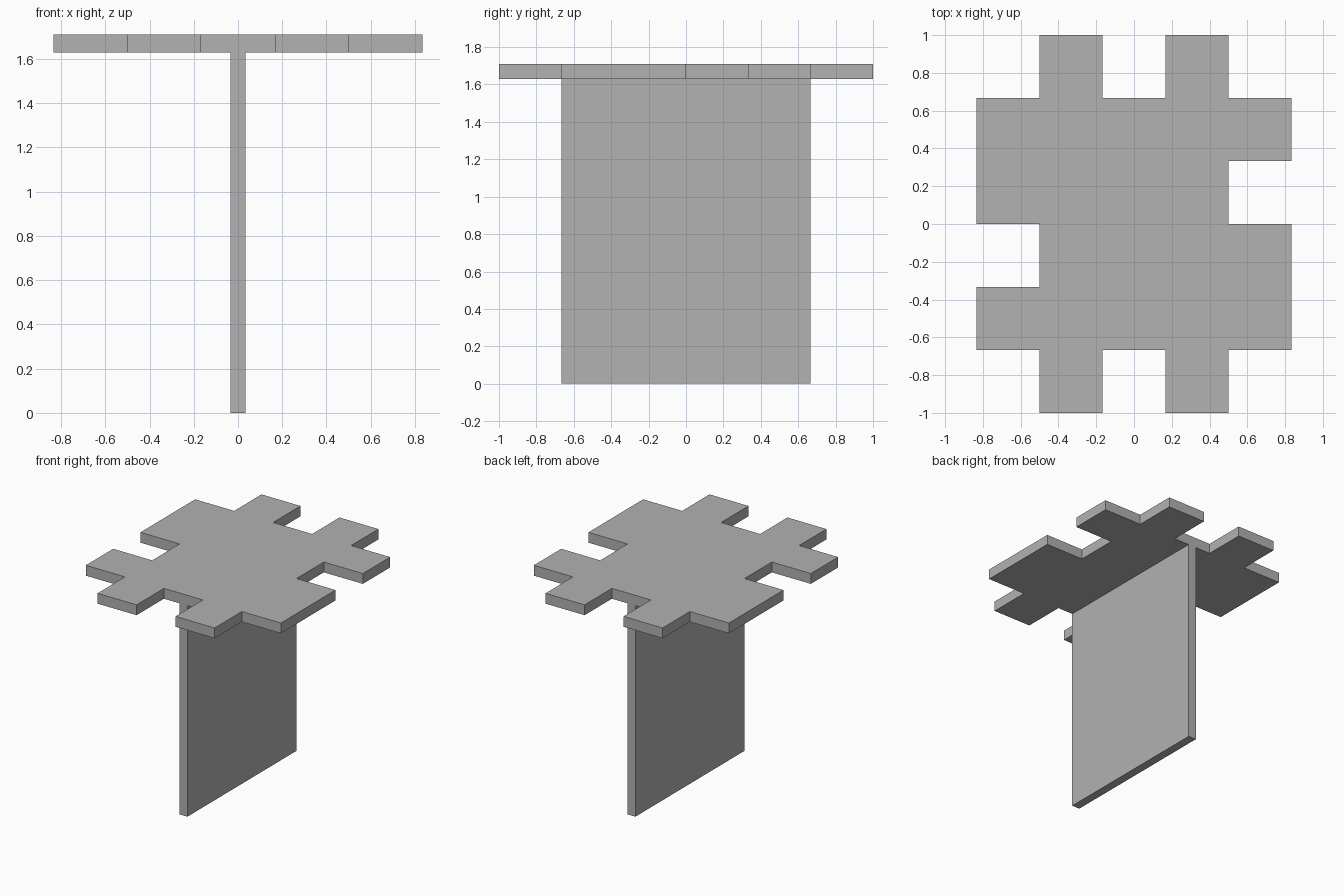
import bpy
import bmesh

cube = bpy.data.objects.get("Cube")
if cube:
    bpy.data.objects.remove(cube, do_unlink=True)

# Single flat grey
grey = bpy.data.materials.new("plain grey")
grey.use_nodes = True
colour = (0.445, 0.445, 0.445, 1)
grey.diffuse_color = colour
grey.node_tree.nodes["Principled BSDF"].inputs["Base Color"].default_value = colour


def extruded_part(name, outline, bottom, top):
    """Solid made by raising a flat outline from bottom to top."""
    bm = bmesh.new()
    face = bm.faces.new([bm.verts.new((x, y, bottom)) for x, y in outline])
    raised = bmesh.ops.extrude_face_region(bm, geom=[face])["geom"]
    verts = [v for v in raised if isinstance(v, bmesh.types.BMVert)]
    bmesh.ops.translate(bm, verts=verts, vec=(0, 0, top - bottom))
    bmesh.ops.recalc_face_normals(bm, faces=bm.faces)
    mesh = bpy.data.meshes.new(name)
    bm.to_mesh(mesh)
    bm.free()
    mesh.materials.append(grey)
    part = bpy.data.objects.new(name, mesh)
    bpy.context.collection.objects.link(part)
    return part


unit = 1 / 6          # half the width of one tab
plate_bottom, plate_top = 1.63, 1.71

# Notched top plate: half the outline in half-tab steps, then turned half way round
half = [(5, 0), (3, 0), (3, 2), (5, 2), (5, 4), (3, 4), (3, 6), (1, 6),
        (1, 4), (-1, 4), (-1, 6), (-3, 6), (-3, 4), (-5, 4)]
outline = half + [(-x, -y) for x, y in half]
extruded_part("top_plate", [(x * unit, y * unit) for x, y in outline],
              plate_bottom, plate_top)

# Upright panel carrying the plate
w, d = 0.034, 4 * unit
extruded_part("upright_panel", [(w, -d), (w, d), (-w, d), (-w, -d)],
              0, plate_bottom)
